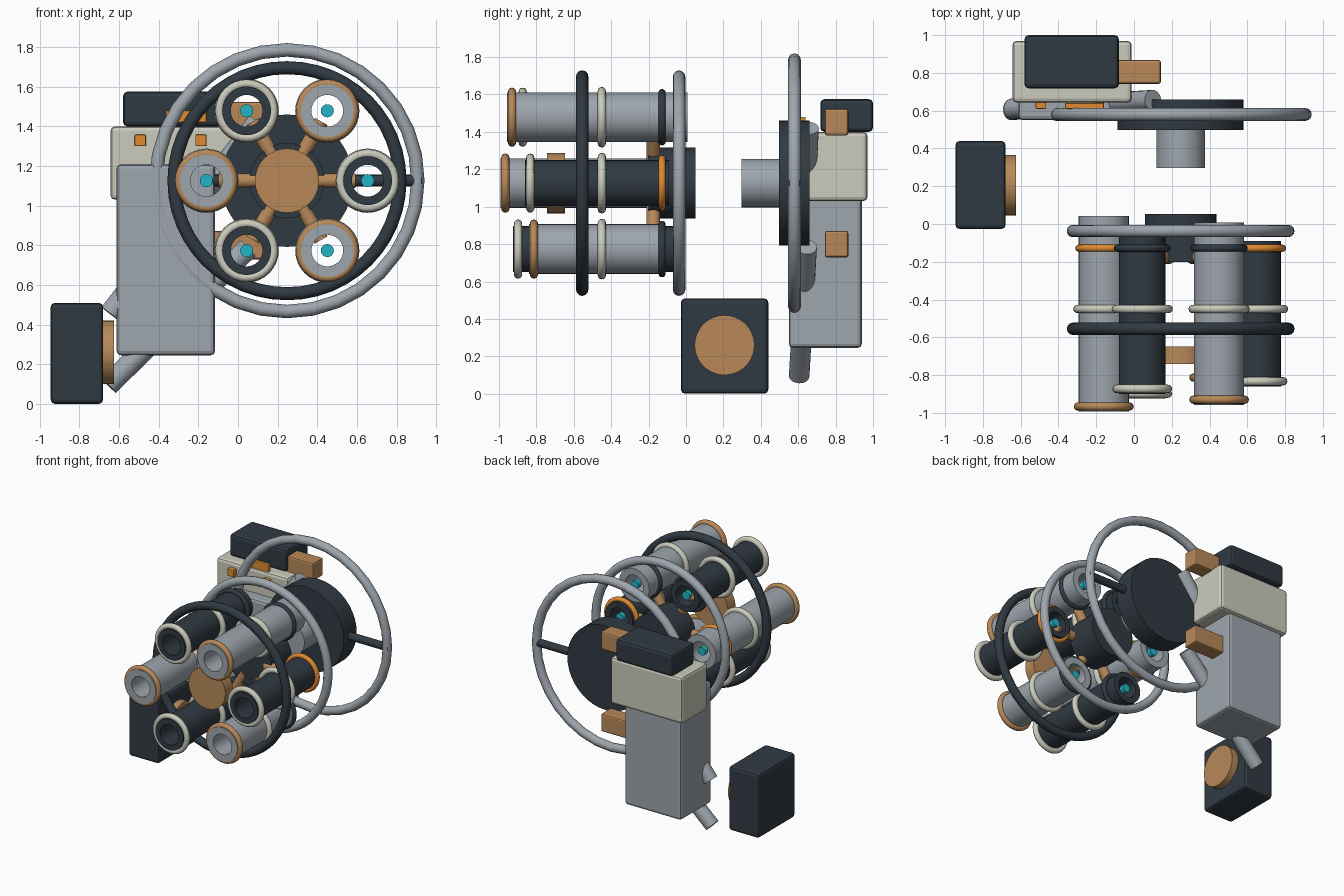
import bpy, bmesh, math
from mathutils import Vector

if "Cube" in bpy.data.objects:
    bpy.data.objects.remove(bpy.data.objects["Cube"])


def mat(name, rgb):
    m = bpy.data.materials.new(name)
    m.diffuse_color = (*rgb, 1)
    m.use_nodes = True
    m.node_tree.nodes["Principled BSDF"].inputs["Base Color"].default_value = m.diffuse_color
    return m


STEEL = mat("steel", (0.34, 0.38, 0.42))
DARK = mat("dark_metal", (0.03, 0.042, 0.055))
COPPER = mat("copper", (0.48, 0.25, 0.10))
CREAM = mat("cream", (0.60, 0.60, 0.51))
ORANGE = mat("orange", (0.75, 0.26, 0.03))
CYAN = mat("cyan", (0.015, 0.46, 0.56))
CX, CZ = 0.247, 1.126          # axis of the barrel cluster


def finish(ob, name, m):
    ob.name = name
    ob.data.materials.append(m)
    return ob


def smooth():
    bpy.ops.object.shade_smooth_by_angle(angle=math.radians(35))


def box(name, lo, hi, m, bevel=0.022):
    lo, hi = Vector(lo), Vector(hi)
    bpy.ops.mesh.primitive_cube_add(size=1, location=(lo + hi) / 2)
    ob = finish(bpy.context.object, name, m)
    ob.scale = hi - lo
    bpy.ops.object.transform_apply(location=False, rotation=False, scale=True)
    b = ob.modifiers.new("bevel", 'BEVEL')
    b.width, b.segments = bevel, 2
    return ob


def rod(name, a, b, r, m, seg=32):
    a, b = Vector(a), Vector(b)
    d = b - a
    bpy.ops.mesh.primitive_cylinder_add(vertices=seg, radius=r, depth=d.length, location=(a + b) / 2,
                                        rotation=d.to_track_quat('Z', 'Y').to_euler())
    smooth()
    return finish(bpy.context.object, name, m)


def ring(name, x, y, z, major, minor, m, seg=32):
    bpy.ops.mesh.primitive_torus_add(location=(x, y, z), rotation=(math.pi / 2, 0, 0), major_radius=major,
                                     minor_radius=minor, major_segments=seg, minor_segments=12)
    smooth()
    return finish(bpy.context.object, name, m)


def tube(name, x, z, y0, y1, outer, inner, m):
    # hollow barrel: rectangle section spun round the y axis
    bm = bmesh.new()
    vs = [bm.verts.new((r, y, 0)) for r, y in ((outer, y0), (outer, y1), (inner, y1), (inner, y0))]
    es = [bm.edges.new((vs[i], vs[(i + 1) % 4])) for i in range(4)]
    bmesh.ops.spin(bm, geom=vs + es, axis=(0, 1, 0), cent=(0, 0, 0), angle=math.tau, steps=32)
    bmesh.ops.remove_doubles(bm, verts=bm.verts, dist=1e-4)
    bmesh.ops.recalc_face_normals(bm, faces=bm.faces)
    me = bpy.data.meshes.new(name)
    bm.to_mesh(me)
    bm.free()
    ob = bpy.data.objects.new(name, me)
    ob.location = (x, 0, z)
    bpy.context.collection.objects.link(ob)
    bpy.context.view_layer.objects.active = ob
    bpy.ops.object.select_all(action='DESELECT')
    ob.select_set(True)
    smooth()
    return finish(ob, name, m)


# six barrels of differing length, with collars, core and spoke
fronts = [-0.86, -0.957, -0.90, -0.993, -0.925, -0.84]
for i, y0 in enumerate(fronts):
    a = i * math.pi / 3
    c, s = math.cos(a), math.sin(a)
    x, z = CX + 0.407 * c, CZ + 0.407 * s
    y1 = -0.95 - y0 - 0.0
    light = i % 2 == 1
    r = 0.133 if light else 0.123
    tube(f"barrel_{i}", x, z, y0, y1, r, 0.08, STEEL if light else DARK)
    ring(f"muzzle_collar_{i}", x, y0 + 0.027, z, 0.136, 0.022, COPPER if light else CREAM)
    ring(f"middle_collar_{i}", x, -0.45, z, 0.14, 0.022, CREAM)
    ring(f"rear_collar_{i}", x, -0.128, z, 0.132, 0.019, ORANGE if i % 3 == 0 else DARK)
    rod(f"barrel_core_{i}", (x, y1 - 0.045, z), (x, y1 - 0.01, z), 0.033, CYAN, 16)
    rod(f"spoke_{i}", (CX + 0.12 * c, -0.175, CZ + 0.12 * s),
        (CX + 0.345 * c, -0.175, CZ + 0.345 * s), 0.037, COPPER, 16)

# cluster hub, front plate and the two binding hoops
rod("rear_hub", (CX, -0.2, CZ), (CX, 0.052, CZ), 0.19, DARK)
rod("front_plate", (CX, -0.742, CZ), (CX, -0.648, CZ), 0.162, COPPER)
ring("front_hoop", CX, -0.555, CZ, 0.57, 0.033, DARK, 48)
ring("rear_hoop", CX, -0.037, CZ, 0.57, 0.033, STEEL, 48)

# drive drum, shaft and guard ring
rod("drive_shaft", (CX, 0.297, CZ), (CX, 0.51, CZ), 0.129, STEEL)
rod("drive_drum", (CX, 0.497, CZ), (CX, 0.66, CZ), 0.334, DARK, 40)
ring("guard_ring", CX, 0.58, CZ, 0.66, 0.034, STEEL)
for side, sx in (("right", 1), ("left", -1)):
    rod(f"guard_arm_{side}", (CX + sx * 0.28, 0.58, CZ), (CX + sx * 0.68, 0.58, CZ), 0.03, DARK, 16)

# housing at the back
box("housing_body", (-0.612, 0.55, 0.245), (-0.116, 0.94, 1.21), STEEL)
box("housing_head", (-0.643, 0.643, 1.03), (-0.013, 0.97, 1.40), CREAM)
box("housing_cap", (-0.58, 0.718, 1.40), (-0.08, 1.0, 1.575), DARK)
for n, x in enumerate((-0.493, -0.187)):
    box(f"button_{n}", (x - 0.028, 0.61, 1.30), (x + 0.028, 0.65, 1.358), ORANGE, 0.005)
box("indicator_bar", (-0.365, 0.61, 1.42), (-0.16, 0.64, 1.48), ORANGE, 0.005)
for n, z in (("upper", 1.452), ("lower", 0.80)):
    box(f"{n}_bracket", (-0.14, 0.742, z - 0.071), (0.142, 0.868, z + 0.071), COPPER, 0.012)

# diagonal struts
rod("upper_strut", (-0.645, 0.61, 0.455), (0.10, 0.655, 1.42), 0.055, STEEL, 20)
rod("lower_strut", (-0.655, 0.605, 0.095), (0.05, 0.645, 0.785), 0.055, STEEL, 20)

# side pod with its round pad
box("side_pod", (-0.945, -0.027, 0.0), (-0.68, 0.44, 0.51), DARK)
rod("pod_pad", (-0.69, 0.206, 0.26), (-0.625, 0.206, 0.26), 0.16, COPPER, 40)
